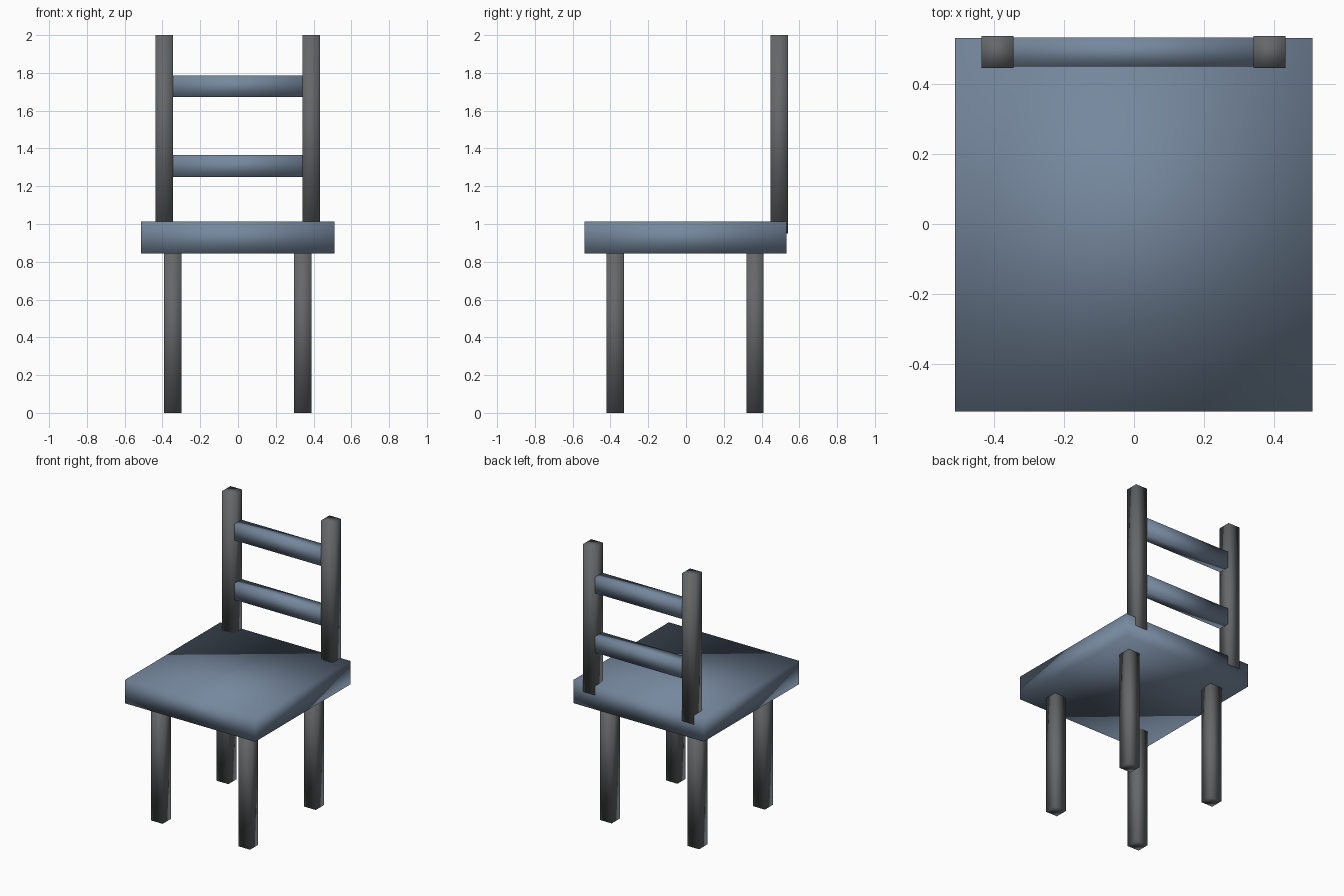
import bpy

default = bpy.data.objects.get("Cube")
if default:
    bpy.data.objects.remove(default, do_unlink=True)


def material(name, rgb):
    mat = bpy.data.materials.new(name)
    mat.use_nodes = True
    color = (*rgb, 1.0)
    mat.diffuse_color = color
    mat.node_tree.nodes["Principled BSDF"].inputs["Base Color"].default_value = color
    return mat


def box(name, xs, ys, zs, mat):
    """Smooth-shaded box spanning the given ranges."""
    spans = (xs, ys, zs)
    center = [(lo + hi) / 2 for lo, hi in spans]
    bpy.ops.mesh.primitive_cube_add(size=1, location=center)
    obj = bpy.context.object
    obj.name = name
    obj.scale = [hi - lo for lo, hi in spans]
    bpy.ops.object.transform_apply(location=False, rotation=False, scale=True)
    bpy.ops.object.shade_smooth()
    obj.data.materials.append(mat)
    return obj


slate_blue = material("slate blue", (0.18, 0.245, 0.34))
dark_gray = material("dark gray", (0.13, 0.135, 0.14))

# Seat
box("seat", (-0.513, 0.511), (-0.537, 0.533), (0.845, 1.012), slate_blue)

# Legs, let into the seat
for side, x in (("right", -0.345), ("left", 0.343)):
    for end, y in (("front", -0.374), ("back", 0.365)):
        box(f"{end}_{side}_leg", (x - 0.046, x + 0.046),
            (y - 0.046, y + 0.046), (0, 0.9), dark_gray)

# Back posts, standing slightly proud of the seat's rear edge
for side, x in (("right", -0.391), ("left", 0.388)):
    box(f"{side}_back_post", (x - 0.046, x + 0.046),
        (0.447, 0.539), (0.95, 2.0), dark_gray)

# Back slats between the posts
for name, zs in (("lower_slat", (1.25, 1.365)), ("upper_slat", (1.673, 1.787))):
    box(name, (-0.36, 0.36), (0.451, 0.534), zs, slate_blue)
